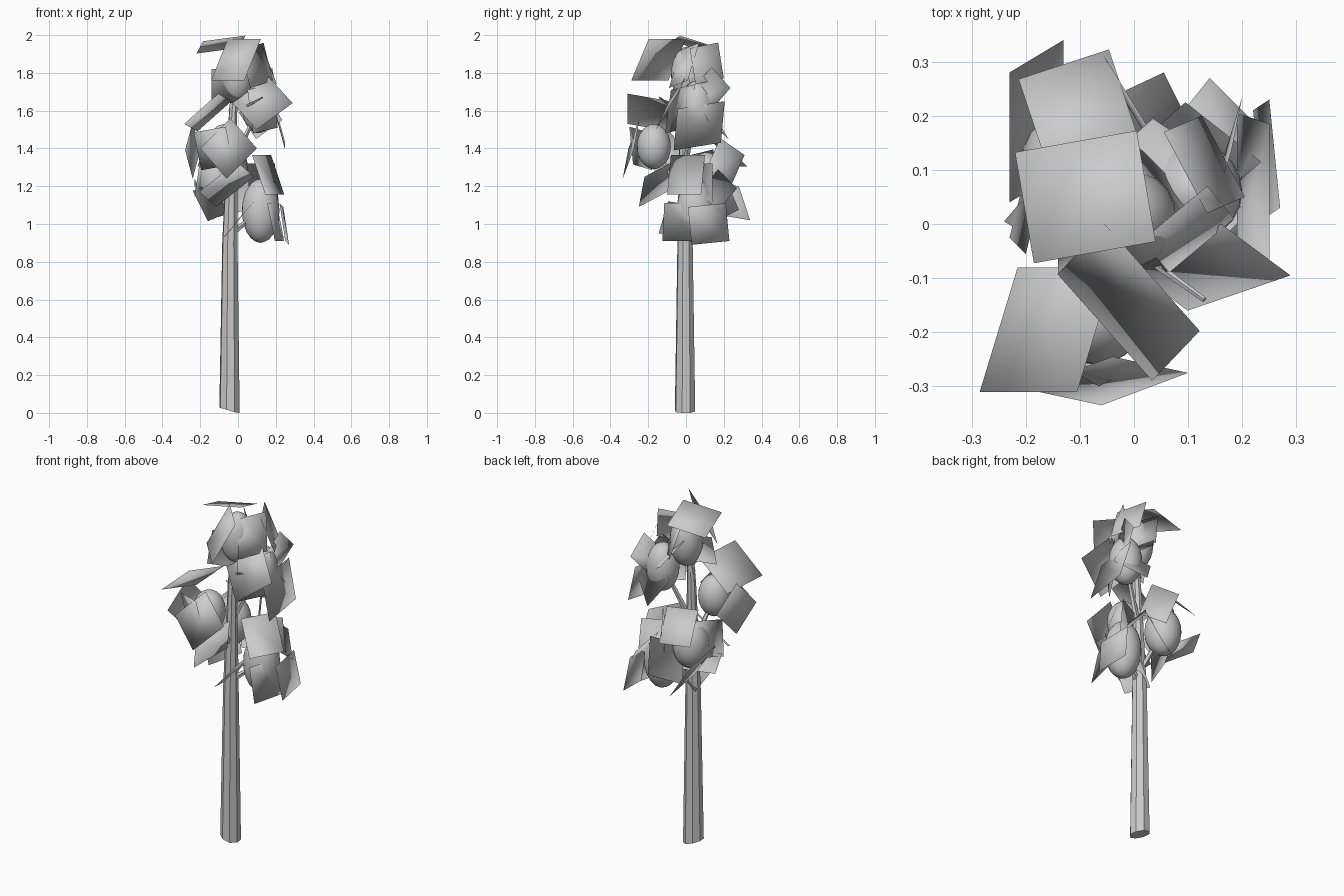
import bpy, bmesh
from mathutils import Vector

if "Cube" in bpy.data.objects:
    bpy.data.objects.remove(bpy.data.objects["Cube"])


def mesh_object(name, bm, smooth=False):
    me = bpy.data.meshes.new(name)
    bm.to_mesh(me)
    bm.free()
    for p in me.polygons:
        p.use_smooth = smooth
    ob = bpy.data.objects.new(name, me)
    bpy.context.collection.objects.link(ob)
    return ob


def tube(name, path, sides):
    """Tapered faceted limb through (x, y, z, radius) points."""
    bm = bmesh.new()
    rings = []
    pts = [Vector(p[:3]) for p in path]
    q = (pts[-1] - pts[0]).to_track_quat('Z', 'Y').to_matrix().to_4x4()
    for p, c in zip(path, pts):
        r = bmesh.ops.create_circle(bm, segments=sides, radius=p[3], matrix=q)["verts"]
        bmesh.ops.translate(bm, vec=c, verts=r)
        rings.append(r)
    for a, b in zip(rings, rings[1:]):
        for i in range(sides):
            j = (i + 1) % sides
            bm.faces.new((a[i], a[j], b[j], b[i]))
    bm.faces.new(rings[0][::-1])
    bm.faces.new(rings[-1])
    return mesh_object(name, bm)


def cluster(key, core, radii, fork, cards):
    """Foliage core on a branch, with square leaf cards around it.
    A card is centre, edge u, edge v in hundredths of a unit;
    its shading normals fan out from the core."""
    core = Vector(core)
    bm = bmesh.new()
    bmesh.ops.create_icosphere(bm, subdivisions=3, radius=1)
    bmesh.ops.scale(bm, vec=radii, verts=bm.verts)
    bmesh.ops.translate(bm, vec=core, verts=bm.verts)
    mesh_object(key + "_foliage", bm, True)
    tube(key + "_branch", [(-.035, -.008, fork, .018), (*core, .008)], 5)

    bm = bmesh.new()
    for c in cards:
        o, u, v = (Vector(c[i:i + 3]) / 100 for i in (0, 3, 6))
        f = bm.faces.new([bm.verts.new(o + u * a + v * b)
                          for a, b in ((-.5, -.5), (.5, -.5), (.5, .5), (-.5, .5))])
        f.normal_update()
        if f.normal.dot(o - core) < 0:
            f.normal_flip()
    ob = mesh_object(key + "_leaves", bm, True)
    ob.data.normals_split_custom_set_from_vertices(
        [(v.co - core).normalized() for v in ob.data.vertices])


# trunk, tapering up into the crown
trunk = tube("trunk", [(-.045, -.005, .012, .056), (-.043, -.005, .9, .042),
                       (-.03, -.01, 1.5, .026), (-.01, -.015, 1.9, .01)], 8)
for v in trunk.data.vertices:      # slanted foot
    if v.co.z < .1:
        v.co.z = max(0, .012 - (v.co.x + .045) * .3)

# twig poking out at the front
tube("twig", [(.02, -.06, 1.61, .008), (.13, -.14, 1.67, .005)], 5)

# foliage clusters
cluster("top", (-.01, .01, 1.79), (.09, .09, .15), 1.6, [
    (-9, 5, 195, 22.5, 4, 3, 3.5, -20.5, 6.5),
    (-1, -14.5, 187, 17.5, -19.7, 0, 8.8, 9.2, 22),
    (13, 11, 185, -8, 15, 3, 7, 3, -19),
    (-5, -4, 173, 18, 5, 0, 0, -5, -18),
    (10, -1, 184, 12, 10, 4, 5, -6, -20),
    (3, 8, 181, -13, 14, 4, 5, 4, -20),
])
cluster("upper_right", (.11, .06, 1.62), (.09, .09, .14), 1.3, [
    (13, -8, 164, 19, 6.5, 14, 12.8, -9.5, -14),
    (22, 7, 152, 0, 25, 4, 6, -2, -22),
    (17, 12, 170, 4, 13, 15, 2, 10, -11),
    (6, 10, 171, -15, 10, 10, 10, 9, -15),
    (12, 13, 157, 14, -11, 10, 9, 8, -14),
    (13, -3, 161, 13, 13, 3, 3, -3, -23),
])
cluster("front", (-.07, -.17, 1.41), (.09, .09, .12), 1.15, [
    (-16, -19.5, 159, 18, 0, 16, 7, 23, -4),
    (-5, -29, 140, 14, -3, -16, -16, -6, -16),
    (-24, -13, 139, 4, 13, 15, 4, 13, -15),
    (-6, -16, 121, 20, 3, 16, 9, -15, -8),
    (-13, -24, 140, 17, -10, 3, 4, 2, -20),
])
cluster("lower_right", (.12, .05, 1.07), (.1, .1, .17), .95, [
    (16, 0, 126, 10, 18, 0, 7, -2, -21),
    (24.5, 12, 100, -2, 20, 2, 3, 2, -20),
    (20, -2, 101, 5, 20, 0, 4, -1, -20),
    (15, 17, 118, -10, 10, 12, 8, 10, -10),
    (0, -3, 102, 14, 5, 17, 3, -18, 3),
    (13, 10, 122, 15, 8, 0, 2, 0, -20),
])
cluster("back_left", (-.11, .11, 1.24), (.1, .1, .14), 1.0, [
    (-10.5, 22, 138, 16.7, 5.5, 0, 5, -15, 15),
    (-18, 19, 113, 0, 24, -4, 10, 6, -18),
    (0, 21, 133, -8, 13, -9, -3, 7, 16),
    (-19, 6, 127, 5, 20, 5, -3, 3, -20),
    (-14, 5, 112, 12, 14, 5, 8, -5, -16),
    (-1, 20, 115, 17, 8, 4, -4, 8, -19),
])
